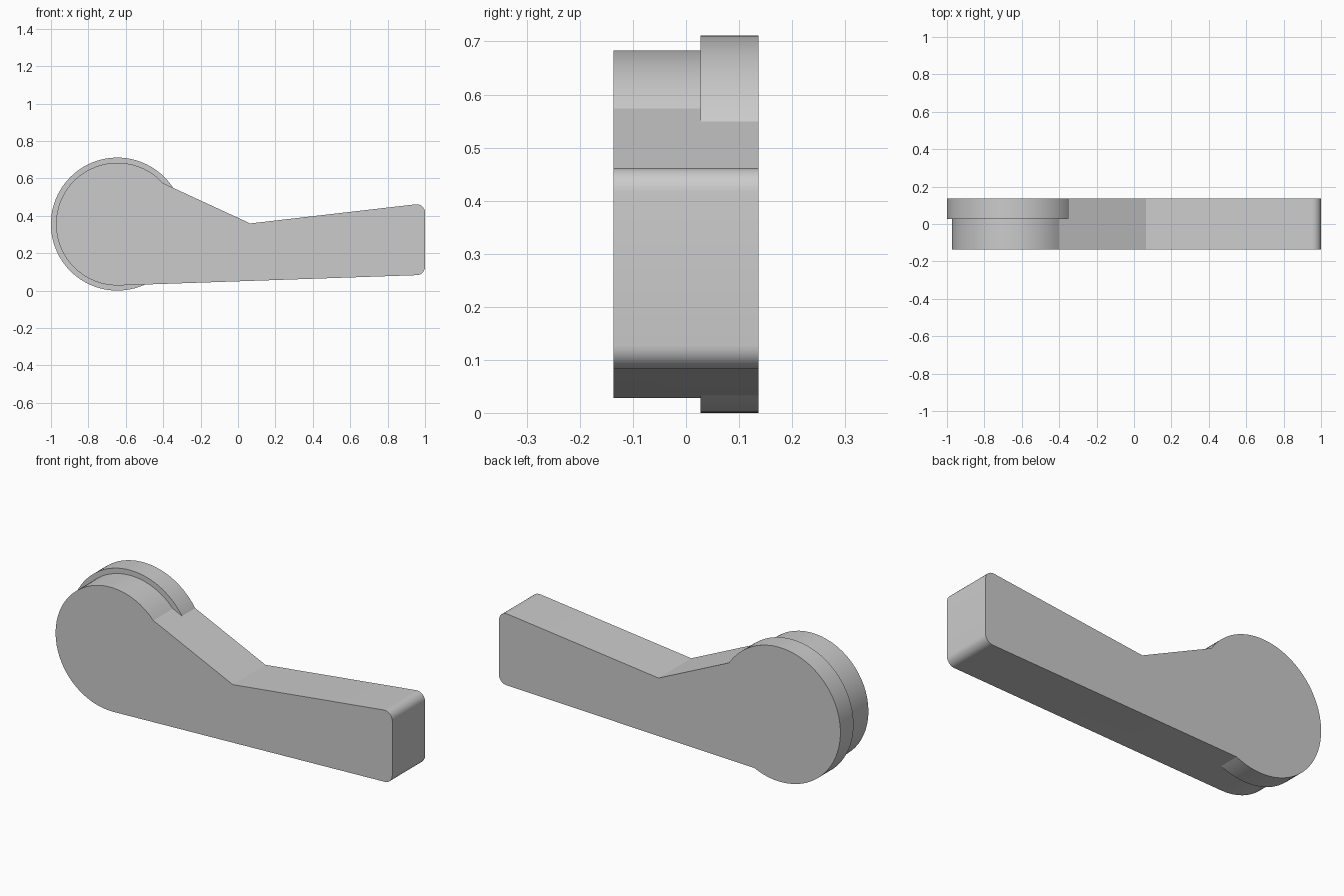
import bpy, bmesh
from math import sin, cos, tan, radians
from mathutils import Vector

cube = bpy.data.objects.get("Cube")
if cube:
    bpy.data.objects.remove(cube, do_unlink=True)

CENTRE = Vector((-0.645, 0.3555))
FRONT, STEP, BACK = -0.137, 0.027, 0.137

grey = bpy.data.materials.new("plain grey")
grey.use_nodes = True
colour = (0.6, 0.6, 0.6, 1)
grey.diffuse_color = colour
grey.node_tree.nodes["Principled BSDF"].inputs["Base Color"].default_value = colour


def arc(radius, start, end, steps):
    """Points (x, z) of an arc around the hub centre."""
    angles = [radians(start + (end - start) * i / steps) for i in range(steps + 1)]
    return [CENTRE + radius * Vector((cos(a), sin(a))) for a in angles]


def rounded(before, corner, after, radius, steps=8):
    """Corner between two straight edges, replaced by a tangent fillet."""
    a, b, c = Vector(before), Vector(corner), Vector(after)
    u, v = (a - b).normalized(), (c - b).normalized()
    half = u.angle(v) / 2
    mid = b + (u + v).normalized() * radius / sin(half)
    start = (b + u * radius / tan(half) - mid).normalized()
    end = (b + v * radius / tan(half) - mid).normalized()
    return [mid + start.slerp(end, i / steps).normalized() * radius
            for i in range(steps + 1)]


def extrude_profile(name, points, y0, y1):
    bm = bmesh.new()
    face = bm.faces.new([bm.verts.new((p[0], y0, p[1])) for p in points])
    made = bmesh.ops.extrude_face_region(bm, geom=[face])["geom"]
    verts = [g for g in made if isinstance(g, bmesh.types.BMVert)]
    bmesh.ops.translate(bm, verts=verts, vec=(0, y1 - y0, 0))
    bmesh.ops.recalc_face_normals(bm, faces=bm.faces)
    mesh = bpy.data.meshes.new(name)
    bm.to_mesh(mesh)
    bm.free()
    mesh.materials.append(grey)
    obj = bpy.data.objects.new(name, mesh)
    bpy.context.collection.objects.link(obj)
    return obj


# Lever: round hub flowing into a bent, slightly flared arm
hub = arc(0.328, 41.8, 272, 40)
elbow, top, bottom = (0.065, 0.359), (1, 0.467), (1, 0.084)
outline = (hub + rounded(hub[-1], bottom, top, 0.045)
           + rounded(bottom, top, elbow, 0.045) + [Vector(elbow)])
lever = extrude_profile("lever", outline, FRONT, BACK)

# Wider flange on the back of the hub, merged into the lever
flange = extrude_profile("flange", arc(0.3555, 0, 360, 96)[:-1], STEP, BACK)
union = lever.modifiers.new("merge flange", "BOOLEAN")
union.operation = "UNION"
union.solver = "EXACT"
union.object = flange
bpy.context.view_layer.objects.active = lever
bpy.ops.object.modifier_apply(modifier=union.name)
bpy.data.objects.remove(flange, do_unlink=True)

bpy.ops.object.select_all(action="DESELECT")
lever.select_set(True)
bpy.ops.object.shade_smooth_by_angle(angle=radians(20))
